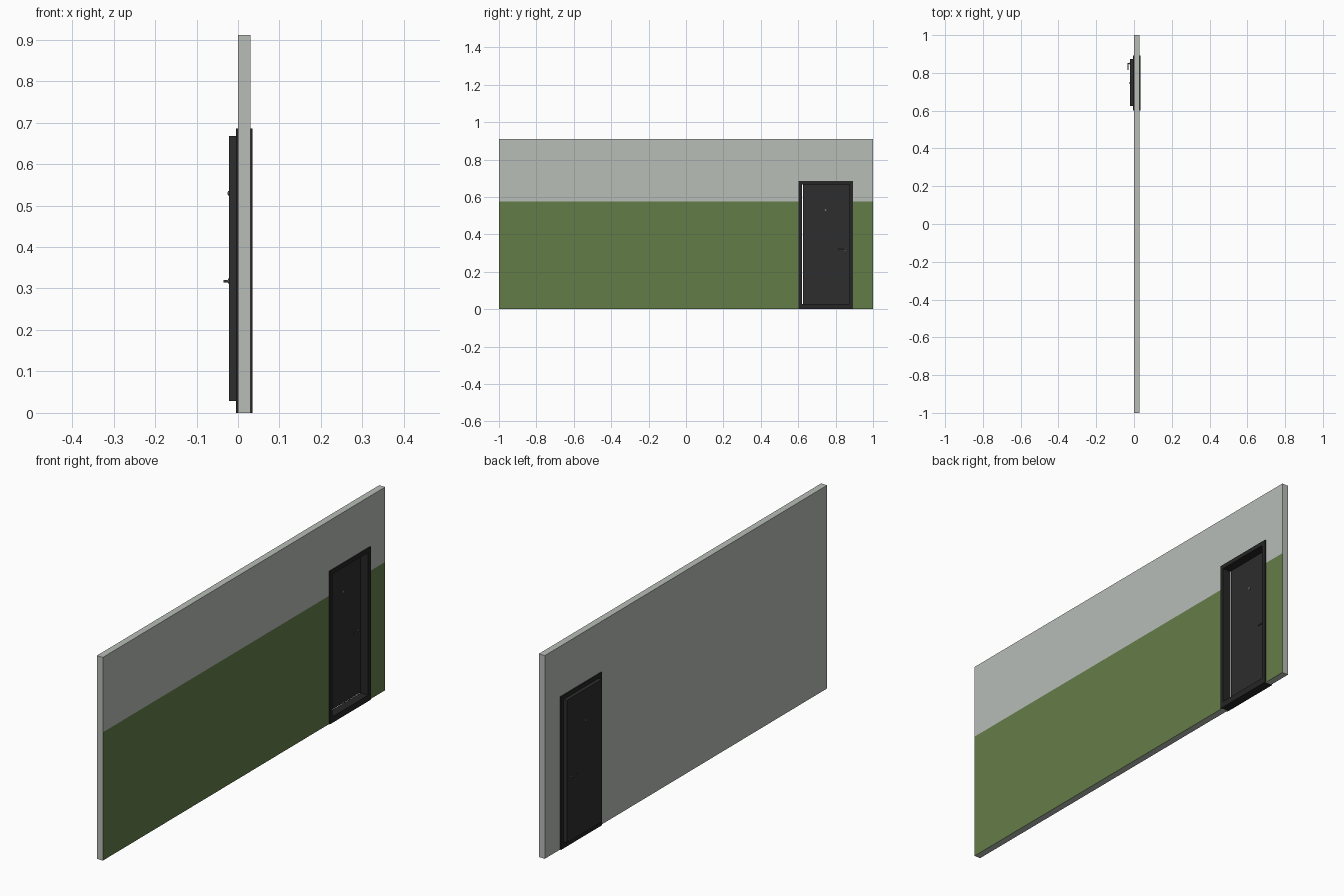
import bpy, bmesh, math
from mathutils import Matrix, Vector

if "Cube" in bpy.data.objects:
    bpy.data.objects.remove(bpy.data.objects["Cube"])


def material(name, rgb):
    m = bpy.data.materials.new(name)
    m.diffuse_color = (*rgb, 1)
    m.use_nodes = True
    m.node_tree.nodes["Principled BSDF"].inputs["Base Color"].default_value = m.diffuse_color
    return m


GREY = material("pale grey plaster", (0.479, 0.51, 0.474))
GREEN = material("green paint", (0.127, 0.202, 0.065))
FRAME = material("frame charcoal", (0.019, 0.019, 0.019))
DOOR = material("door charcoal", (0.026, 0.026, 0.026))
METAL = material("dark metal", (0.09, 0.09, 0.09))
GLASS = material("peephole glass", (0.35, 0.35, 0.35))


def finish(name, bm, mats):
    bmesh.ops.recalc_face_normals(bm, faces=bm.faces)
    me = bpy.data.meshes.new(name)
    bm.to_mesh(me)
    bm.free()
    for m in mats:
        me.materials.append(m)
    ob = bpy.data.objects.new(name, me)
    bpy.context.collection.objects.link(ob)
    return ob


def slab(name, ys, zs, holes, x0, x1, mats):
    """Panel in the yz plane cut into cells, extruded from x0 to x1."""
    bm = bmesh.new()
    for i in range(len(ys) - 1):
        for j in range(len(zs) - 1):
            if (i, j) not in holes:
                bm.faces.new([bm.verts.new((x0, y, z)) for y, z in (
                    (ys[i], zs[j]), (ys[i + 1], zs[j]),
                    (ys[i + 1], zs[j + 1]), (ys[i], zs[j + 1]))])
    bmesh.ops.remove_doubles(bm, verts=bm.verts, dist=1e-5)
    r = bmesh.ops.extrude_face_region(bm, geom=bm.faces[:], use_keep_orig=True)
    bmesh.ops.translate(bm, vec=(x1 - x0, 0, 0),
                        verts=[v for v in r["geom"] if isinstance(v, bmesh.types.BMVert)])
    return finish(name, bm, mats)


def rod(bm, a, b, r, seg=16):
    a, b = Vector(a), Vector(b)
    rot = (b - a).to_track_quat('Z', 'Y').to_matrix().to_4x4()
    bmesh.ops.create_cone(bm, cap_ends=True, segments=seg, radius1=r, radius2=r,
                          depth=(b - a).length,
                          matrix=Matrix.Translation((a + b) / 2) @ rot)


def smooth(ob):
    bpy.ops.object.select_all(action='DESELECT')
    ob.select_set(True)
    bpy.context.view_layer.objects.active = ob
    bpy.ops.object.shade_smooth_by_angle(angle=math.radians(40))


# Wall with doorway, lower half of the +x side painted green
wall = slab("wall", [-1, 0.607, 0.887, 1], [0, 0.575, 0.681, 0.911],
            {(1, 0), (1, 1)}, 0, 0.03, [GREY, GREEN])
for p in wall.data.polygons:
    if p.normal.x > 0.9 and p.center.z < 0.575:
        p.material_index = 1

# Door frame, a ring overlapping both wall faces
slab("door_frame", [0.602, 0.62, 0.873, 0.892], [0, 0.027, 0.667, 0.686],
     {(1, 1)}, -0.005, 0.0345, [FRAME])

# Door leaf, hung on the -x side with a narrow gap at the hinge edge
LEAF_BACK, LEAF_FRONT = -0.022, -0.004
slab("door_leaf", [0.626, 0.874], [0.029, 0.668], set(), LEAF_BACK, LEAF_FRONT, [DOOR])

# Lever handles and peepholes on both sides of the leaf
for side, x, s in (("back", LEAF_BACK, -1), ("front", LEAF_FRONT, 1)):
    bm = bmesh.new()
    rod(bm, (x, 0.85, 0.318), (x + s * 0.002, 0.85, 0.318), 0.006)
    rod(bm, (x, 0.85, 0.318), (x + s * 0.0125, 0.85, 0.318), 0.003)
    rod(bm, (x + s * 0.01, 0.853, 0.318), (x + s * 0.01, 0.814, 0.318), 0.0028)
    smooth(finish("handle_" + side, bm, [METAL]))
    bm = bmesh.new()
    rod(bm, (x, 0.746, 0.53), (x + s * 0.0025, 0.746, 0.53), 0.0055)
    smooth(finish("peephole_ring_" + side, bm, [METAL]))
    bm = bmesh.new()
    rod(bm, (x, 0.746, 0.53), (x + s * 0.003, 0.746, 0.53), 0.003)
    smooth(finish("peephole_lens_" + side, bm, [GLASS]))
